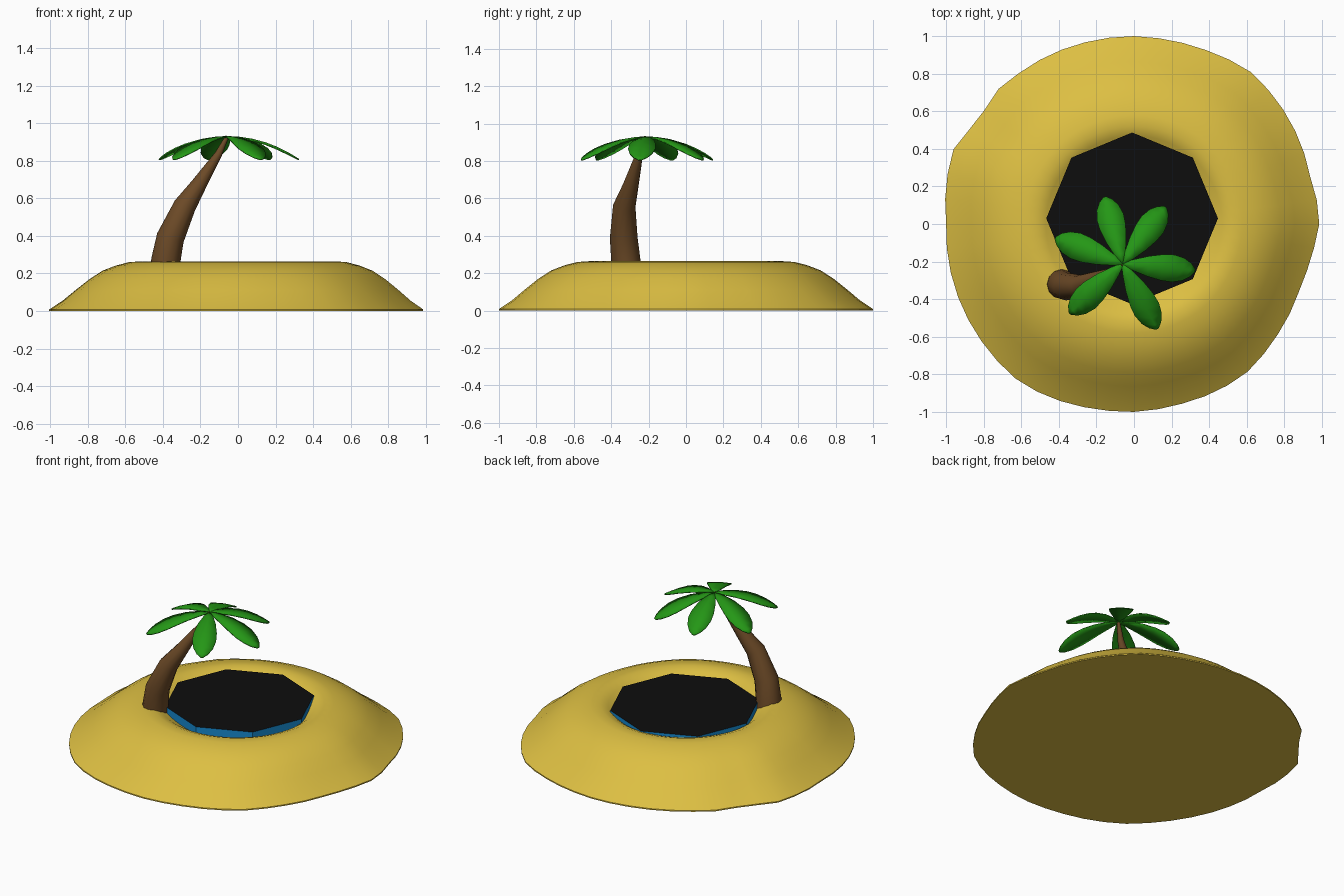
import bpy, bmesh, math
from mathutils import Vector

if "Cube" in bpy.data.objects:
    bpy.data.objects.remove(bpy.data.objects["Cube"])


def material(name, rgb):
    m = bpy.data.materials.new(name)
    m.diffuse_color = (*rgb, 1)
    m.use_nodes = True
    m.node_tree.nodes["Principled BSDF"].inputs["Base Color"].default_value = m.diffuse_color
    return m


SAND = material("sand yellow", (0.72, 0.52, 0.055))
BARK = material("bark brown", (0.15, 0.068, 0.02))
LEAF = material("leaf green", (0.018, 0.31, 0.008))
BLUE = material("water blue", (0.008, 0.25, 0.62))
BLACK = material("pond black", (0.004, 0.004, 0.004))


def finish(name, bm, mats, angle=None):
    bmesh.ops.recalc_face_normals(bm, faces=bm.faces)
    me = bpy.data.meshes.new(name)
    bm.to_mesh(me)
    bm.free()
    ob = bpy.data.objects.new(name, me)
    bpy.context.collection.objects.link(ob)
    for m in mats:
        me.materials.append(m)
    if angle:
        bpy.ops.object.select_all(action='DESELECT')
        ob.select_set(True)
        bpy.context.view_layer.objects.active = ob
        bpy.ops.object.shade_smooth_by_angle(angle=math.radians(angle))
    return ob


def bridge(bm, rings):
    for a, b in zip(rings, rings[1:]):
        n = len(a)
        for i in range(n):
            bm.faces.new((a[i], a[(i + 1) % n], b[(i + 1) % n], b[i]))


def lerp_table(table, x):
    for (x0, y0), (x1, y1) in zip(table, table[1:]):
        if x <= x1:
            return y0 + (y1 - y0) * (x - x0) / (x1 - x0)
    return table[-1][1]


# Sand island: wobbly shoreline, hump and a shallow bowl for the pond
shore = [(0.99, .03), (.94, .24), (.8, .6), (.62, .81), (.37, .93), (.18, .98),
         (0, 1), (-.2, .98), (-.63, .79), (-.72, .72), (-.82, .56), (-.96, .4),
         (-1, .21), (-1, 0), (-.95, -.35), (-.8, -.64), (-.61, -.84), (-.4, -.94),
         (-.2, -.985), (0, -1), (.22, -.965), (.59, -.8), (.75, -.61), (.89, -.32),
         (.96, -.12)]
polar = sorted((math.atan2(y, x) % (2 * math.pi), math.hypot(x, y)) for x, y in shore)
polar = ([(polar[-1][0] - 2 * math.pi, polar[-1][1])] + polar
         + [(polar[0][0] + 2 * math.pi, polar[0][1])])
profile = [(1, 0), (1, .008), (.93, .055), (.865, .11), (.79, .17), (.72, .215),
           (.65, .242), (.58, .26), (.52, .264), (.47, .245), (.42, .21),
           (.34, .175), (.2, .155)]
SEG = 48
bm = bmesh.new()
rings = []
for r, z in profile:
    fade = max(0, (r - .45) / .55)
    ring = []
    for i in range(SEG):
        a = 2 * math.pi * i / SEG
        s = r * (1 + (lerp_table(polar, a) - 1) * fade)
        ring.append(bm.verts.new((s * math.cos(a), s * math.sin(a), z)))
    rings.append(ring)
bridge(bm, rings)
bm.faces.new(rings[0])
bm.faces.new(rings[-1])
finish("sand_island", bm, [SAND], 50)

# Pond: octagonal block with blue sides and a black top
bm = bmesh.new()
rings = [[bm.verts.new((-.01 + .457 * math.cos(i * math.pi / 4),
                        .03 + .457 * math.sin(i * math.pi / 4), z)) for i in range(8)]
         for z in (.16, .257)]
bridge(bm, rings)
bm.faces.new(rings[0])
bm.faces.new(rings[1]).material_index = 1
finish("pond", bm, [BLUE, BLACK])

# Leaning palm trunk, tapering to the crown
path = [(-.39, -.315, .19, .078), (-.384, -.322, .27, .078), (-.36, -.333, .39, .074),
        (-.283, -.33, .56, .06), (-.21, -.295, .67, .042), (-.104, -.25, .835, .02),
        (-.058, -.215, .928, .01)]
pts = [Vector(p[:3]) for p in path]
bm = bmesh.new()
rings = []
for k, p in enumerate(path):
    d = (pts[min(k + 1, len(pts) - 1)] - pts[max(k - 1, 0)]).normalized()
    u = Vector((0, 1, 0)).cross(d).normalized()
    v = d.cross(u)
    rings.append([bm.verts.new(pts[k] + p[3] * (u * math.cos(i * math.pi / 6)
                                                + v * math.sin(i * math.pi / 6)))
                  for i in range(12)])
bridge(bm, rings)
bm.faces.new(rings[0])
bm.faces.new(rings[-1])
finish("palm_trunk", bm, [BARK], 50)

# Six drooping palm fronds
outline = [(0, .008), (.15, .03), (.35, .054), (.55, .07), (.7, .073),
           (.84, .06), (.94, .036), (1, .008)]
crown = Vector((-.06, -.213, .931))
for n, (deg, length) in enumerate([(105, .37), (53, .38), (-5, .387),
                                   (-62, .392), (223, .387), (159, .385)]):
    a = math.radians(deg)
    out = Vector((math.cos(a), math.sin(a), 0))
    side = Vector((-out.y, out.x, 0))
    bm = bmesh.new()
    rows = []
    for t, w in outline:
        base = crown + out * length * t - Vector((0, 0, .122 * t ** 2.1))
        rows.append([bm.verts.new(base + side * w * s - Vector((0, 0, .006 * abs(s) * w / .073)))
                     for s in (-1, 0, 1)])
    for r0, r1 in zip(rows, rows[1:]):
        for j in (0, 1):
            bm.faces.new((r0[j], r1[j], r1[j + 1], r0[j + 1]))
    ob = finish(f"palm_frond_{n + 1}", bm, [LEAF], 60)
    if ob.data.polygons[0].normal.z < 0:
        ob.data.flip_normals()
    mod = ob.modifiers.new("thickness", 'SOLIDIFY')
    mod.thickness = .007
    mod.offset = -1
